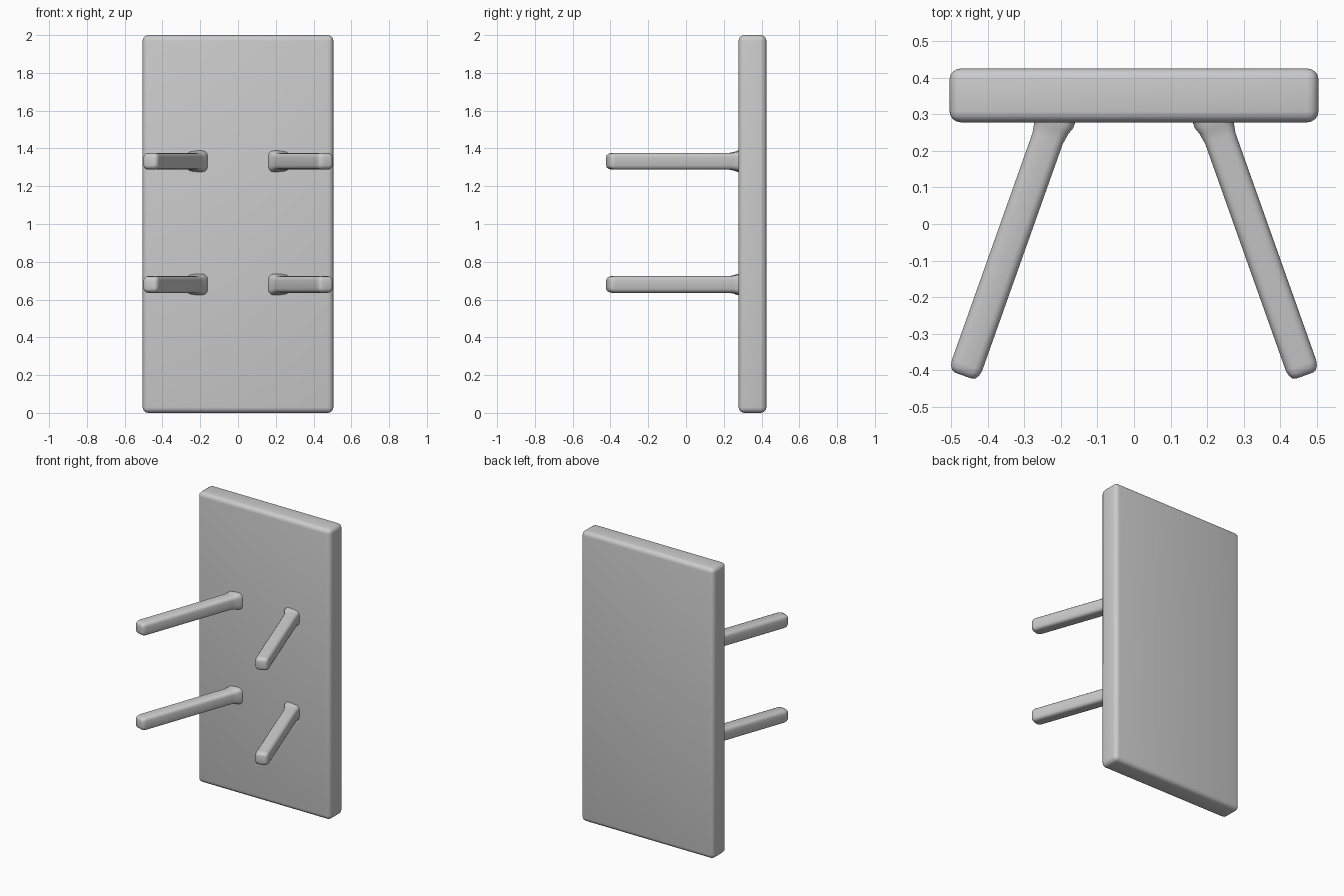
import bpy, bmesh, math
from mathutils import Vector, Matrix

cube = bpy.data.objects.get("Cube")
if cube:
    bpy.data.objects.remove(cube, do_unlink=True)

grey = bpy.data.materials.new("plain grey")
grey.use_nodes = True
GREY = (0.6, 0.6, 0.6, 1.0)
grey.diffuse_color = GREY
grey.node_tree.nodes["Principled BSDF"].inputs["Base Color"].default_value = GREY


def finish(name, bm, angle):
    """Turn a bmesh into a smooth-shaded object."""
    bmesh.ops.recalc_face_normals(bm, faces=bm.faces)
    mesh = bpy.data.meshes.new(name)
    bm.to_mesh(mesh)
    bm.free()
    mesh.materials.append(grey)
    obj = bpy.data.objects.new(name, mesh)
    bpy.context.collection.objects.link(obj)
    bpy.ops.object.select_all(action="DESELECT")
    obj.select_set(True)
    bpy.context.view_layer.objects.active = obj
    bpy.ops.object.shade_smooth_by_angle(angle=math.radians(angle))
    return obj


def rounded_square(half, radius, steps=3):
    """Outline points of a square with rounded corners."""
    pts = []
    for quarter in range(4):
        mid = math.radians(45 + 90 * quarter)
        cx = math.copysign(half - radius, math.cos(mid))
        cy = math.copysign(half - radius, math.sin(mid))
        for i in range(steps + 1):
            a = math.radians(90 * quarter + 90 * i / steps)
            pts.append((cx + radius * math.cos(a), cy + radius * math.sin(a)))
    return pts


# Upright panel with rounded edges
bm = bmesh.new()
bmesh.ops.create_cube(bm, size=1)
bmesh.ops.scale(bm, vec=(1.01, 0.147, 2.0), verts=bm.verts)
bmesh.ops.translate(bm, vec=(0, 0.352, 1.0), verts=bm.verts)
bmesh.ops.bevel(bm, geom=bm.edges[:], offset=0.03, segments=4, profile=0.5,
                affect="EDGES")
finish("back_panel", bm, 40)

# Splayed pegs: (distance along the peg, scale) from flared root to rounded tip
ROOT, TIP = Vector((0.213, 0.3)), Vector((0.467, -0.415))
LENGTH = (TIP - ROOT).length
PROFILE = [(-0.02, 1.3), (0.02, 1.28), (0.04, 1.12), (0.07, 1.0),
           (LENGTH - 0.03, 1.0), (LENGTH - 0.015, 0.93),
           (LENGTH - 0.004, 0.78), (LENGTH, 0.55)]
OUTLINE = rounded_square(0.044, 0.022)


def peg(name, side, height):
    axis = Vector((side * (TIP.x - ROOT.x), TIP.y - ROOT.y, 0)).normalized()
    up = Vector((0, 0, 1))
    across = axis.cross(up)
    start = Vector((side * ROOT.x, ROOT.y, height))
    bm = bmesh.new()
    rings = [[bm.verts.new(start + axis * d + (across * u + up * v) * s)
              for u, v in OUTLINE] for d, s in PROFILE]
    n = len(OUTLINE)
    for a, b in zip(rings, rings[1:]):
        for i in range(n):
            j = (i + 1) % n
            bm.faces.new((a[i], a[j], b[j], b[i]))
    bm.faces.new(rings[0])
    bm.faces.new(rings[-1])
    finish(name, bm, 50)


for level, height in (("upper", 1.332), ("lower", 0.68)):
    for side_name, side in (("left", 1), ("right", -1)):
        peg(f"{level}_{side_name}_peg", side, height)
